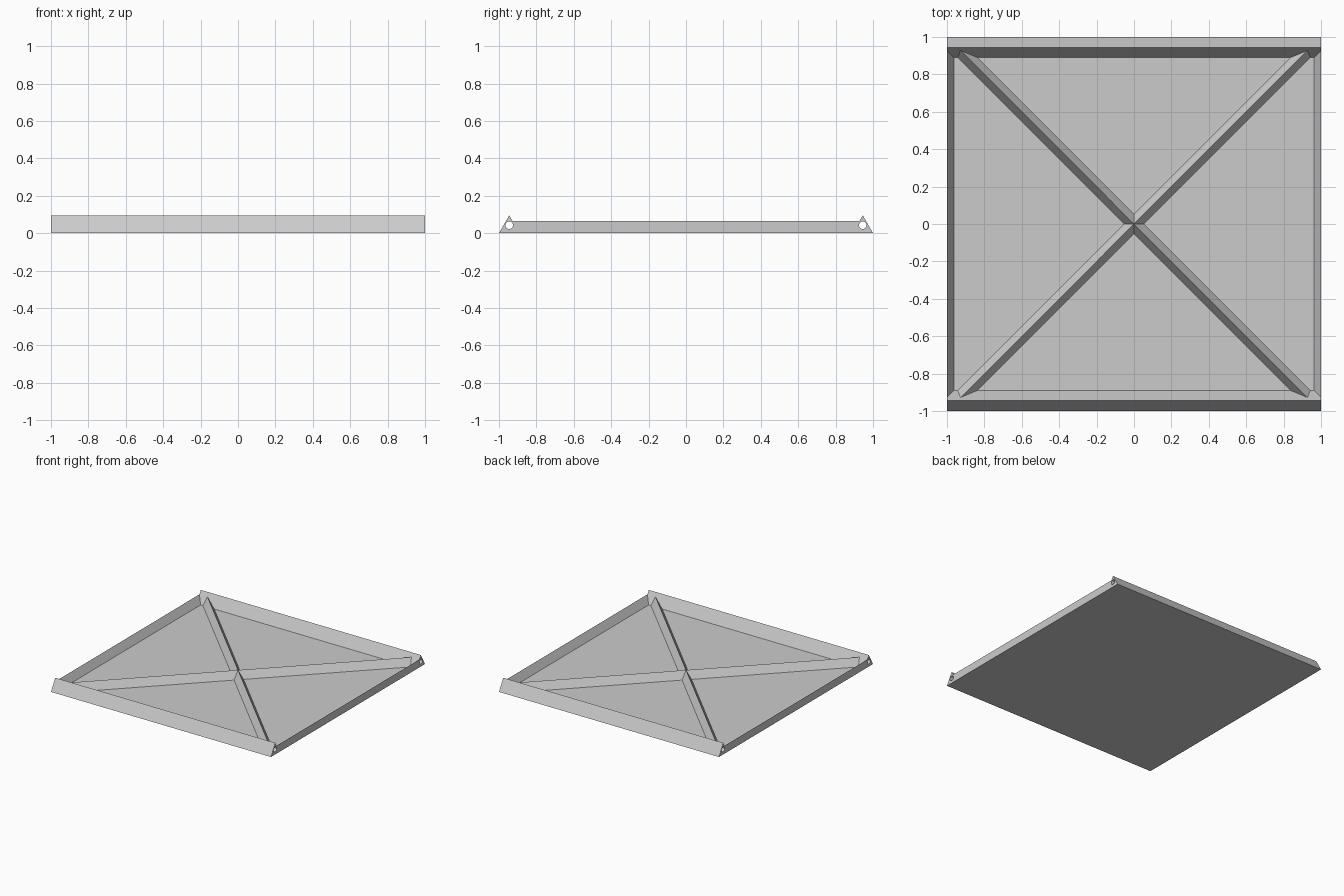
import bpy, bmesh, math
from mathutils import Matrix, Vector

if "Cube" in bpy.data.objects:
    bpy.data.objects.remove(bpy.data.objects["Cube"], do_unlink=True)

ROOT3 = math.sqrt(3)
ROD_HALF = 0.055           # half base of each equilateral rod
RIB_HALF = 0.0375          # half base of the lower ribs
ROD_Y = 1 - ROD_HALF
INNER_Y = 1 - 2 * ROD_HALF

grey = bpy.data.materials.new("light_grey")
grey.use_nodes = True
colour = (0.6, 0.6, 0.6, 1)
grey.diffuse_color = colour
grey.node_tree.nodes["Principled BSDF"].inputs["Base Color"].default_value = colour


def add_object(name, bm):
    bmesh.ops.recalc_face_normals(bm, faces=bm.faces)
    mesh = bpy.data.meshes.new(name)
    bm.to_mesh(mesh)
    bm.free()
    mesh.materials.append(grey)
    obj = bpy.data.objects.new(name, mesh)
    bpy.context.collection.objects.link(obj)
    return obj


def prism(profile, length, matrix):
    """Extrude a (y, z) profile along x, centred, then place it."""
    bm = bmesh.new()
    face = bm.faces.new([bm.verts.new((-length / 2, y, z)) for y, z in profile])
    ext = bmesh.ops.extrude_face_region(bm, geom=[face])["geom"]
    moved = [g for g in ext if isinstance(g, bmesh.types.BMVert)]
    bmesh.ops.translate(bm, verts=moved, vec=(length, 0, 0))
    bmesh.ops.transform(bm, matrix=matrix, verts=bm.verts)
    return bm


def mitre(bm):
    """Trim both ends against the sloping inner faces of the rods."""
    for side in (-1, 1):
        cut = bmesh.ops.bisect_plane(
            bm, geom=bm.verts[:] + bm.edges[:] + bm.faces[:],
            plane_co=(0, side * INNER_Y, 0),
            plane_no=Vector((0, side, -1 / ROOT3)).normalized(), clear_outer=True)
        edges = [g for g in cut["geom_cut"] if isinstance(g, bmesh.types.BMEdge)]
        bmesh.ops.holes_fill(bm, edges=edges, sides=0)
    return bm


# Floor panel
bm = bmesh.new()
bmesh.ops.create_cube(bm, size=1)
bmesh.ops.transform(bm, verts=bm.verts, matrix=Matrix.Translation((0, 0, 0.001))
                    @ Matrix.Diagonal((2, 2 * INNER_Y, 0.002, 1)))
add_object("floor_panel", bm)

# Triangular rods with a round bore along their length
triangle = [(-ROD_HALF, 0), (ROD_HALF, 0), (0, ROD_HALF * ROOT3)]
circle = [(0.02 * math.cos(a * math.tau / 24), 0.042 + 0.02 * math.sin(a * math.tau / 24))
          for a in range(24)]
for name, side in (("front_rod", -1), ("back_rod", 1)):
    place = Matrix.Translation((0, side * ROD_Y, 0))
    rod = add_object(name, prism(triangle, 2, place))
    cutter = add_object("bore_cutter", prism(circle, 2.2, place))
    cutter.hide_render = True
    mod = rod.modifiers.new("bore", "BOOLEAN")
    mod.operation = "DIFFERENCE"
    mod.solver = "EXACT"
    mod.object = cutter
    bpy.context.view_layer.update()
    bored = bpy.data.meshes.new_from_object(
        rod.evaluated_get(bpy.context.evaluated_depsgraph_get()))
    rod.modifiers.clear()
    rod.data = bored
    bpy.data.objects.remove(cutter, do_unlink=True)

# Side rails: upright outside, sloping inside
half_triangle = [(0, 0), (0, RIB_HALF * ROOT3), (RIB_HALF, 0)]
for name, angle in (("right_rail", -90), ("left_rail", 90)):
    place = Matrix.Rotation(math.radians(angle), 4, "Z") @ Matrix.Translation((0, -1, 0))
    add_object(name, mitre(prism(half_triangle, 2, place)))

# Crossing diagonal braces
ridge = [(-RIB_HALF, 0), (RIB_HALF, 0), (0, RIB_HALF * ROOT3)]
for name, angle in (("rising_brace", 45), ("falling_brace", -45)):
    place = Matrix.Rotation(math.radians(angle), 4, "Z")
    add_object(name, mitre(prism(ridge, 2.8, place)))
